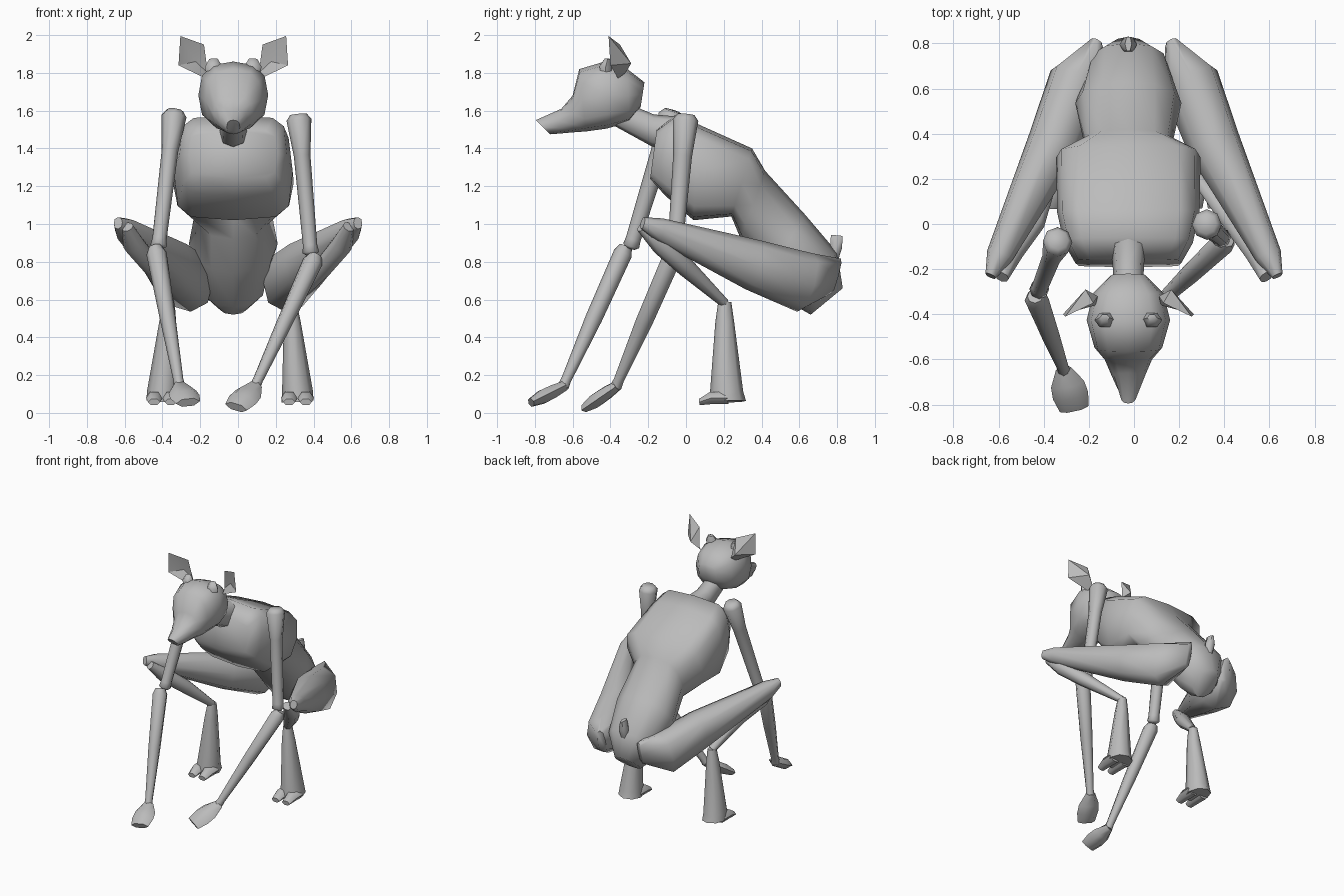
import bpy, math
from mathutils import Vector

grey = bpy.data.materials.new("plain grey")
grey.diffuse_color = (0.5, 0.5, 0.5, 1)
CX = -0.025  # centre line of head and torso


def make(name, verts, faces, angle=62):
    me = bpy.data.meshes.new(name)
    me.from_pydata([tuple(v) for v in verts], [], faces)
    me.materials.append(grey)
    ob = bpy.data.objects.new(name, me)
    bpy.context.collection.objects.link(ob)
    bpy.context.view_layer.objects.active = ob
    ob.select_set(True)
    bpy.ops.object.mode_set(mode='EDIT')
    bpy.ops.mesh.select_all(action='SELECT')
    bpy.ops.mesh.normals_make_consistent(inside=False)
    bpy.ops.object.mode_set(mode='OBJECT')
    bpy.ops.object.shade_smooth_by_angle(angle=math.radians(angle))
    ob.select_set(False)
    return ob


def loft(name, rings, angle=62):
    n = len(rings[0])
    verts = [v for r in rings for v in r]
    faces = [(i * n + j, i * n + (j + 1) % n, (i + 1) * n + (j + 1) % n, (i + 1) * n + j)
             for i in range(len(rings) - 1) for j in range(n)]
    faces += [tuple(range(n)), tuple(range(len(verts) - n, len(verts)))]
    return make(name, verts, faces, angle)


def power(v, e):
    return math.copysign(abs(v) ** e, v)


def body(name, sections, n=12):
    """Sections: top y, top z, bottom y, bottom z, half width, squareness."""
    rings = []
    for ty, tz, by, bz, hw, e in sections:
        mid = Vector((CX, (ty + by) / 2, (tz + bz) / 2))
        up = Vector((0, (ty - by) / 2, (tz - bz) / 2))
        ring = []
        for k in range(n):
            t = math.tau * k / n
            ring.append(mid + Vector((hw * power(math.cos(t), e), 0, 0)) + up * power(math.sin(t), e))
        rings.append(ring)
    return loft(name, rings)


def limb(name, pts, s=1, n=8, angle=62, e=1.0):
    """Points: x, y, z, radius sideways, radius across."""
    d = (Vector(pts[-1][:3]) - Vector(pts[0][:3])).normalized()
    side = (Vector((1, 0, 0)) - d * d.x).normalized()
    up = d.cross(side)
    rings = []
    for x, y, z, a, b in pts:
        ring = [Vector((x, y, z)) + side * a * power(math.cos(math.tau * k / n), e)
                + up * b * power(math.sin(math.tau * k / n), e) for k in range(n)]
        rings.append([Vector((v.x * s, v.y, v.z)) for v in ring])
    return loft(name, rings, angle)


# Torso: boxy chest, narrow waist, rounded rump
body("torso", [
    (-0.155, 1.50, -0.19, 1.24, 0.235, 0.45),
    (-0.06, 1.575, -0.11, 1.15, 0.285, 0.45),
    (0.06, 1.53, 0.04, 1.02, 0.315, 0.5),
    (0.35, 1.40, 0.24, 1.04, 0.32, 0.55),
    (0.42, 1.28, 0.29, 0.92, 0.195, 0.75),
    (0.63, 1.05, 0.44, 0.74, 0.235, 1.0),
    (0.80, 0.85, 0.59, 0.56, 0.175, 0.8),
    (0.83, 0.66, 0.66, 0.52, 0.09, 0.9)])

# Neck and head
body("neck", [
    (-0.06, 1.57, -0.10, 1.40, 0.08, 0.8),
    (-0.17, 1.58, -0.18, 1.41, 0.07, 0.8),
    (-0.36, 1.66, -0.38, 1.52, 0.06, 0.8)], 8)
body("head", [
    (-0.22, 1.75, -0.24, 1.62, 0.08, 0.85),
    (-0.31, 1.82, -0.30, 1.54, 0.155, 0.8),
    (-0.43, 1.86, -0.42, 1.505, 0.185, 0.78),
    (-0.565, 1.82, -0.53, 1.49, 0.15, 0.75),
    (-0.60, 1.68, -0.60, 1.485, 0.105, 0.85),
    (-0.66, 1.61, -0.68, 1.478, 0.075, 0.9),
    (-0.795, 1.55, -0.72, 1.475, 0.035, 0.8)])

# Ears (cupped leaves) and stubby horns
EAR = [(0.11, -0.32, 1.80), (0.12, -0.36, 1.77), (0.265, -0.40, 1.84), (0.255, -0.41, 1.995),
       (0.13, -0.35, 1.95), (0.165, -0.29, 1.85), (0.175, -0.34, 1.86)]
for s, label in ((1, "right"), (-1, "left")):
    verts = [(CX + s * (x - CX), y, z) for x, y, z in EAR]
    faces = [(i, (i + 1) % 5, c) for c in (5, 6) for i in range(5)]
    make(label + "_ear", verts, faces, 30)
    hx = CX + s * 0.10
    limb(label + "_horn", [(hx, -0.425, 1.78, 0.04, 0.035), (hx + s * 0.005, -0.425, 1.835, 0.045, 0.037),
                           (hx + s * 0.005, -0.415, 1.875, 0.022, 0.016)], 1, 6)

# Arms: upper arm, forearm and flat paw, posed differently on each side
# (shoulder, elbow, forearm start, wrist, paw tip)
ARMS = {
    "left": [(-0.335, -0.07, 1.60), (-0.42, -0.29, 0.885), (-0.435, -0.325, 0.865),
             (-0.31, -0.65, 0.14), (-0.265, -0.82, 0.055)],
    "right": [(0.32, 0.0, 1.58), (0.385, -0.06, 0.85), (0.405, -0.075, 0.82),
              (0.09, -0.37, 0.14), (-0.01, -0.53, 0.03)]}


def along(a, b, stops):
    a, b = Vector(a), Vector(b)
    return [(*a.lerp(b, t), r1, r2) for t, r1, r2 in stops]


for label, (shoulder, elbow, start, wrist, tip) in ARMS.items():
    limb(label + "_upper_arm", along(shoulder, elbow, [
        (0, 0.045, 0.045), (0.04, 0.066, 0.068), (0.3, 0.044, 0.05),
        (0.95, 0.038, 0.04), (1, 0.044, 0.044), (1.02, 0.025, 0.025)]))
    limb(label + "_forearm", along(start, wrist, [
        (-0.02, 0.035, 0.035), (0.03, 0.054, 0.05), (0.5, 0.042, 0.045),
        (0.95, 0.027, 0.027), (1, 0.03, 0.03)]))
    limb(label + "_paw", along(wrist, tip, [
        (-0.05, 0.035, 0.03), (0.35, 0.075, 0.04), (0.65, 0.08, 0.042), (1, 0.065, 0.025)]), 1, 6)

# Hind legs: heavy thigh, folded shin, flared lower leg with two toes
for s, label, fx in ((1, "right", 0.315), (-1, "left", 0.40)):
    limb(label + "_thigh", [
        (0.635, -0.23, 1.005, 0.025, 0.032), (0.595, -0.14, 0.97, 0.06, 0.062),
        (0.355, 0.35, 0.785, 0.12, 0.135), (0.25, 0.63, 0.69, 0.13, 0.16),
        (0.165, 0.795, 0.725, 0.03, 0.095)], s, 8, 62, 0.8)
    ax = fx - 0.035
    limb(label + "_shin", [
        (0.585, -0.235, 0.985, 0.032, 0.03), (0.55, -0.13, 0.89, 0.06, 0.055),
        (0.45, 0.0, 0.77, 0.055, 0.05), (ax, 0.205, 0.58, 0.03, 0.025)], s)
    limb(label + "_lower_leg", [
        (ax, 0.205, 0.585, 0.03, 0.035), (ax + 0.007, 0.205, 0.48, 0.045, 0.05),
        (fx, 0.215, 0.11, 0.082, 0.088), (fx, 0.22, 0.06, 0.085, 0.098)], s)
    for off in (-0.044, 0.044):
        limb(label + "_toe", [
            (fx + off, 0.22, 0.08, 0.043, 0.04), (fx + off, 0.13, 0.078, 0.043, 0.037),
            (fx + off, 0.07, 0.057, 0.032, 0.019)], s, 6)

# Tail stub
limb("tail", [(CX, 0.785, 0.80, 0.025, 0.02), (CX, 0.795, 0.875, 0.04, 0.036),
              (CX, 0.798, 0.94, 0.015, 0.036)], 1, 6)
